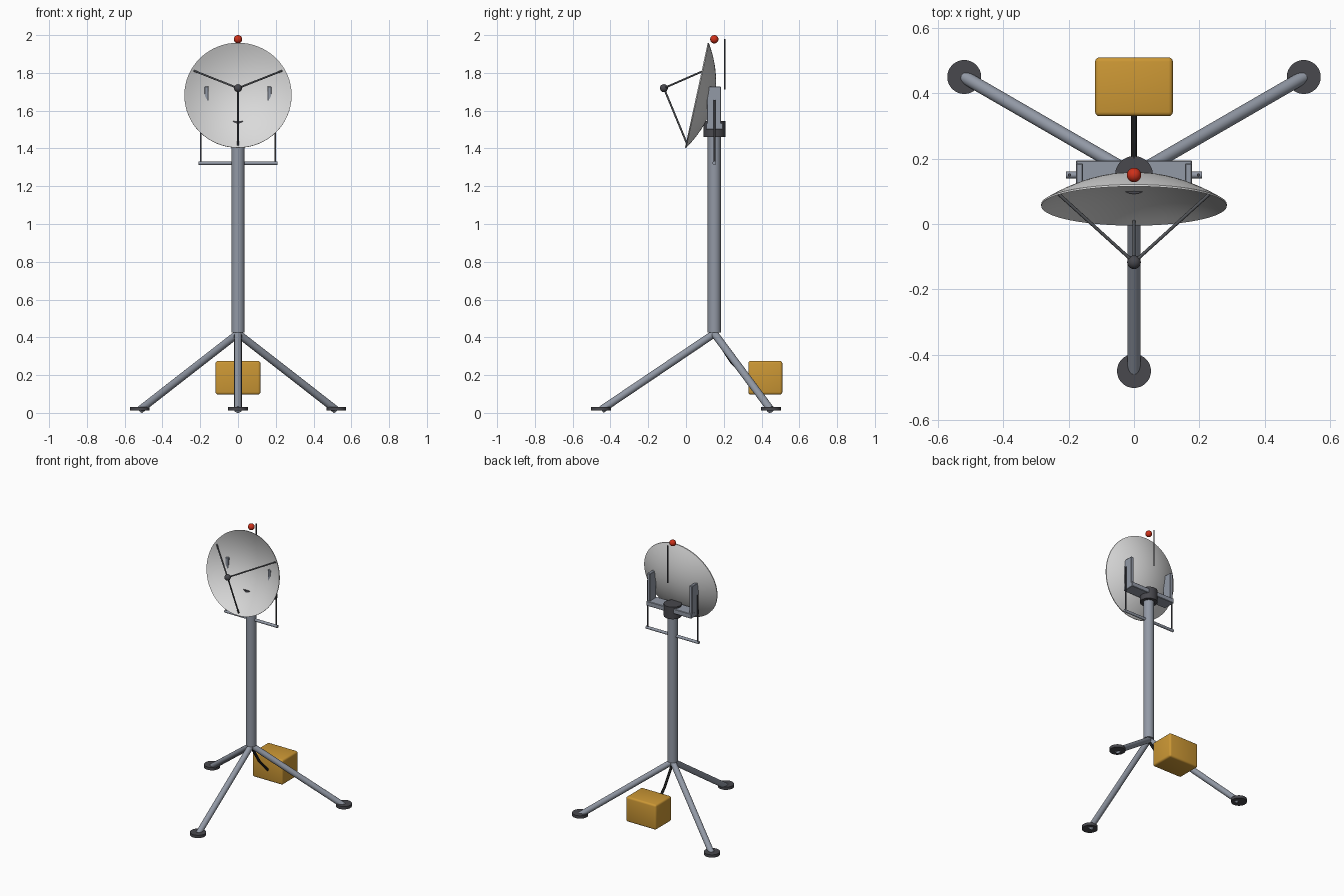
import bpy, bmesh, math
from mathutils import Vector, Matrix

if "Cube" in bpy.data.objects:
    bpy.data.objects.remove(bpy.data.objects["Cube"])


def material(name, rgb):
    m = bpy.data.materials.new(name)
    m.diffuse_color = (*rgb, 1)
    m.use_nodes = True
    m.node_tree.nodes["Principled BSDF"].inputs["Base Color"].default_value = m.diffuse_color
    return m


STEEL = material("blue_grey_steel", (0.29, 0.32, 0.38))
WHITE = material("dish_light_grey", (0.70, 0.70, 0.70))
DARK = material("dark_grey", (0.065, 0.065, 0.075))
STRUT = material("strut_grey", (0.10, 0.105, 0.115))
BLACK = material("black_rubber", (0.01, 0.01, 0.01))
GOLD = material("golden_yellow", (0.60, 0.31, 0.035))
RED = material("signal_red", (0.62, 0.03, 0.01))


def finish(name, bm, mat, matrix=None, smooth=True):
    if matrix:
        bm.transform(matrix)
    bmesh.ops.recalc_face_normals(bm, faces=bm.faces)
    me = bpy.data.meshes.new(name)
    bm.to_mesh(me)
    bm.free()
    me.materials.append(mat)
    ob = bpy.data.objects.new(name, me)
    bpy.context.collection.objects.link(ob)
    if smooth:
        bpy.context.view_layer.objects.active = ob
        ob.select_set(True)
        bpy.ops.object.shade_smooth_by_angle(angle=math.radians(35))
        ob.select_set(False)
    return ob


def rod(name, a, b, r, mat, sides=24):
    a, b = Vector(a), Vector(b)
    bm = bmesh.new()
    bmesh.ops.create_cone(bm, cap_ends=True, segments=sides, radius1=r, radius2=r, depth=(b - a).length)
    rot = (b - a).to_track_quat('Z', 'Y').to_matrix().to_4x4()
    return finish(name, bm, mat, Matrix.Translation((a + b) / 2) @ rot)


def ball(name, c, r, mat):
    bm = bmesh.new()
    bmesh.ops.create_uvsphere(bm, u_segments=24, v_segments=14, radius=r)
    return finish(name, bm, mat, Matrix.Translation(c))


def box(name, c, size, mat, bevel, segs=2):
    bm = bmesh.new()
    bmesh.ops.create_cube(bm, size=1, matrix=Matrix.Diagonal((*size, 1)))
    bmesh.ops.bevel(bm, geom=bm.edges[:], offset=bevel, segments=segs, profile=0.5, affect='EDGES')
    return finish(name, bm, mat, Matrix.Translation(c))


MY = 0.15  # mast position in y

# Mast, three legs and round feet
rod("mast", (0, MY, 0.425), (0, MY, 1.48), 0.035, STEEL, 32)
for i in range(3):
    a = math.radians(-90 + 120 * i)
    x, y = math.cos(a), math.sin(a)
    rod(f"leg_{i}", (0, MY, 0.42), (0.598 * x, MY + 0.598 * y, 0.0168), 0.02, STEEL)
    fx, fy = 0.6 * x, MY + 0.6 * y
    rod(f"foot_{i}", (fx, fy, 0.012), (fx, fy, 0.032), 0.052, DARK, 32)

# Turning motor and yoke that carries the dish
rod("azimuth_motor", (0, MY, 1.46), (0, MY, 1.546), 0.058, DARK, 32)
box("yoke_bar", (0, MY, 1.517), (0.356, 0.09, 0.034), STEEL, 0.003, 1)
for s, side in ((-1, "left"), (1, "right")):
    box(f"yoke_arm_{side}", (s * 0.1665, 0.148, 1.618), (0.022, 0.074, 0.22), STEEL, 0.003, 1)
    rod(f"hanger_rod_{side}", (s * 0.197, MY, 1.32), (s * 0.197, MY, 1.657), 0.005, DARK, 12)
rod("hanger_crossbar", (-0.208, MY, 1.322), (0.208, MY, 1.322), 0.01, STEEL, 16)

# Dish: thin paraboloid turned around its tilted axis
R, DEPTH, THICK = 0.284, 0.09, 0.006
TILT = math.radians(12.2)
frame = Matrix.Translation((0, 0.055, 1.682)) @ Matrix.Rotation(math.pi / 2 - TILT, 4, 'X')
N = 14
inner = [(R * i / N, -DEPTH * (1 - (i / N) ** 2)) for i in range(N + 1)]
outer = [(r, z - THICK) for r, z in reversed(inner)]
bm = bmesh.new()
vs = [bm.verts.new((r, 0, z)) for r, z in inner + outer]
es = [bm.edges.new(p) for p in zip(vs, vs[1:])]
bmesh.ops.spin(bm, geom=vs + es, cent=(0, 0, 0), axis=(0, 0, 1), angle=math.tau, steps=64)
bmesh.ops.remove_doubles(bm, verts=bm.verts, dist=1e-5)
finish("dish", bm, WHITE, frame)

# Feed and its three struts
feed = frame @ Vector((0, 0, 0.176))
ball("feed", feed, 0.021, DARK)
for i in range(3):
    a = math.radians(-90 + 120 * i)
    r = 0.268
    z = -DEPTH * (1 - (r / R) ** 2)
    rod(f"feed_strut_{i}", frame @ Vector((r * math.cos(a), r * math.sin(a), z)), feed, 0.005, STRUT, 12)

# Beacon and whip antenna
ball("beacon", (0, MY, 1.978), 0.022, RED)
rod("whip_antenna", (0, 0.205, 1.713), (0, 0.205, 1.98), 0.004, DARK, 12)

# Equipment box with sagging cable
box("equipment_box", (0, 0.42, 0.186), (0.238, 0.18, 0.178), GOLD, 0.013, 3)
path = [(0, MY, 0.41), (0, 0.24, 0.272), (0, 0.345, 0.165)]
for i in range(2):
    rod(f"cable_{i}", path[i], path[i + 1], 0.009, BLACK, 12)
ball("cable_bend", path[1], 0.009, BLACK)
